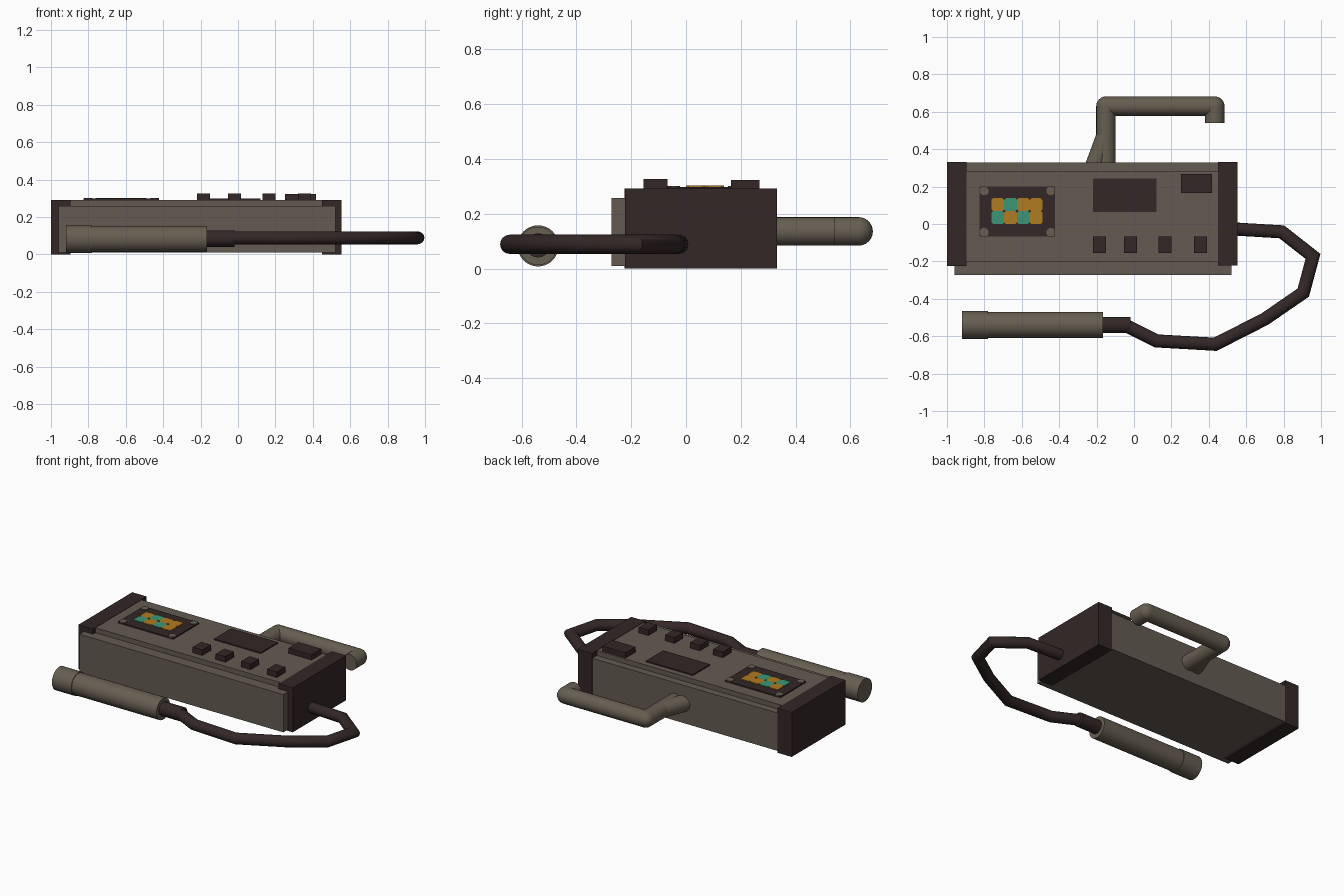
import bpy
import bmesh
from mathutils import Vector

if "Cube" in bpy.data.objects:
    bpy.data.objects.remove(bpy.data.objects["Cube"])


def material(name, rgb):
    m = bpy.data.materials.new(name)
    m.use_nodes = True
    m.diffuse_color = (*rgb, 1)
    bsdf = m.node_tree.nodes["Principled BSDF"]
    bsdf.inputs["Base Color"].default_value = (*rgb, 1)
    bsdf.inputs["Roughness"].default_value = 0.8
    return m


CASING = material("grey brown casing", (0.125, 0.104, 0.085))
METAL = material("warm grey metal", (0.133, 0.112, 0.082))
DARK = material("dark brown plastic", (0.034, 0.020, 0.020))
AMBER = material("amber screen", (0.43, 0.20, 0.014))
TEAL = material("teal screen", (0.045, 0.30, 0.18))


def finish(name, bm, mat, smooth=False):
    bmesh.ops.recalc_face_normals(bm, faces=bm.faces)
    mesh = bpy.data.meshes.new(name)
    bm.to_mesh(mesh)
    bm.free()
    mesh.materials.append(mat)
    obj = bpy.data.objects.new(name, mesh)
    bpy.context.collection.objects.link(obj)
    if smooth:
        bpy.ops.object.select_all(action="DESELECT")
        obj.select_set(True)
        bpy.context.view_layer.objects.active = obj
        bpy.ops.object.shade_smooth_by_angle(angle=0.7)
    return obj


def box(name, x, y, z, mat):
    """Box from (low, high) ranges on each axis."""
    bm = bmesh.new()
    bmesh.ops.create_cube(bm, size=1)
    for v in bm.verts:
        v.co = [r[0] if c < 0 else r[1] for c, r in zip(v.co, (x, y, z))]
    return finish(name, bm, mat)


def plate(name, x, y, z, cut, mat):
    """Thin plate with clipped corners."""
    (a, b), (c, d) = x, y
    outline = [(a + cut, c), (b - cut, c), (b, c + cut), (b, d - cut),
               (b - cut, d), (a + cut, d), (a, d - cut), (a, c + cut)]
    bm = bmesh.new()
    face = bm.faces.new([bm.verts.new((px, py, z[0])) for px, py in outline])
    top = bmesh.ops.extrude_face_region(bm, geom=[face])["geom"]
    bmesh.ops.translate(bm, vec=(0, 0, z[1] - z[0]),
                        verts=[g for g in top if isinstance(g, bmesh.types.BMVert)])
    return finish(name, bm, mat)


def tube(name, path, z, radii, sides, mat):
    """Round tube along a flat path, with mitred bends."""
    pts = [Vector((px, py, z)) for px, py in path]
    bm = bmesh.new()
    rings = []
    for i, p in enumerate(pts):
        ahead = (pts[min(i + 1, len(pts) - 1)] - pts[max(i, 1) - 1 if i == len(pts) - 1 else i]).normalized()
        behind = (p - pts[i - 1]).normalized() if i else ahead
        if ahead.length == 0 or (ahead + behind).length < 0.1:
            ahead = behind
        tangent = (ahead + behind).normalized()
        side = Vector((-tangent.y, tangent.x, 0)) / max(tangent.dot(ahead), 0.5)
        ring = bmesh.ops.create_circle(bm, segments=sides, radius=radii[i])["verts"]
        for v in ring:
            v.co = p + side * v.co.x + Vector((0, 0, v.co.y))
        rings.append(ring)
    for r0, r1 in zip(rings, rings[1:]):
        for k in range(sides):
            j = (k + 1) % sides
            bm.faces.new((r0[k], r0[j], r1[j], r1[k]))
    bm.faces.new(rings[0])
    bm.faces.new(rings[-1])
    return finish(name, bm, mat, True)


def ball(name, loc, radius, mat):
    bm = bmesh.new()
    bmesh.ops.create_uvsphere(bm, u_segments=24, v_segments=12, radius=radius)
    bmesh.ops.translate(bm, verts=bm.verts, vec=loc)
    return finish(name, bm, mat, True)


# Casing, raised lid and end caps
box("casing", (-0.96, 0.52), (-0.272, 0.328), (0.01, 0.258), CASING)
box("lid", (-0.92, 0.47), (-0.2, 0.28), (0.2, 0.29), CASING)
box("right_end_cap", (-1, -0.895), (-0.225, 0.332), (0, 0.292), DARK)
box("left_end_cap", (0.45, 0.553), (-0.222, 0.332), (0, 0.292), DARK)

# Controls on the lid
for i, x in enumerate((-0.185, -0.018, 0.165, 0.355)):
    box(f"button_{i + 1}", (x - 0.035, x + 0.035), (-0.155, -0.067), (0.28, 0.327), DARK)
box("label_panel", (-0.22, 0.12), (0.065, 0.243), (0.289, 0.298), DARK)
box("switch_block", (0.25, 0.418), (0.165, 0.268), (0.28, 0.324), DARK)

# Display with corner screws and a grid of coloured cells
box("display_frame", (-0.825, -0.422), (-0.068, 0.2), (0.289, 0.298), DARK)
for sx in (-1, 1):
    for sy in (-1, 1):
        x, y = -0.623 + sx * 0.178, 0.066 + sy * 0.111
        plate("display_screw", (x - 0.023, x + 0.023), (y - 0.023, y + 0.023),
              (0.296, 0.302), 0.013, METAL)
for row, pattern in enumerate(("TATA", "ATAA")):
    for col, kind in enumerate(pattern):
        x, y = -0.762 + col * 0.068, row * 0.069
        plate("screen_cell", (x, x + 0.068), (y, y + 0.069), (0.296, 0.303),
              0.009, TEAL if kind == "T" else AMBER)

# Carrying handle with rounded elbows and a slanted brace
HZ, HR = 0.136, 0.052
tube("handle_post", [(-0.15, 0.3), (-0.15, 0.63)], HZ, [HR] * 2, 24, METAL)
tube("handle_grip", [(-0.15, 0.63), (0.432, 0.63)], HZ, [HR] * 2, 24, METAL)
tube("handle_hook", [(0.432, 0.63), (0.432, 0.54)], HZ, [HR] * 2, 24, METAL)
tube("handle_brace", [(-0.213, 0.3), (-0.15, 0.47)], HZ, [HR] * 2, 24, METAL)
for x in (-0.15, 0.432):
    ball("handle_elbow", (x, 0.63, HZ), HR, METAL)

# Cable and probe
cable = [(0.5, -0.025), (0.56, -0.028), (0.79, -0.042), (0.957, -0.173), (0.905, -0.367),
         (0.7, -0.508), (0.435, -0.643), (0.12, -0.625), (-0.04, -0.545), (-0.1, -0.54)]
tube("cable", cable, 0.089, [0.035] * len(cable), 16, DARK)
tube("cable_plug", [(-0.2, -0.54), (-0.02, -0.54)], 0.085, [0.044] * 2, 24, DARK)
tube("probe_grip", [(-0.8, -0.54), (-0.165, -0.54)], 0.083, [0.07] * 2, 32, METAL)
tube("probe_tip", [(-0.92, -0.54), (-0.78, -0.54)], 0.083, [0.075] * 2, 32, METAL)
